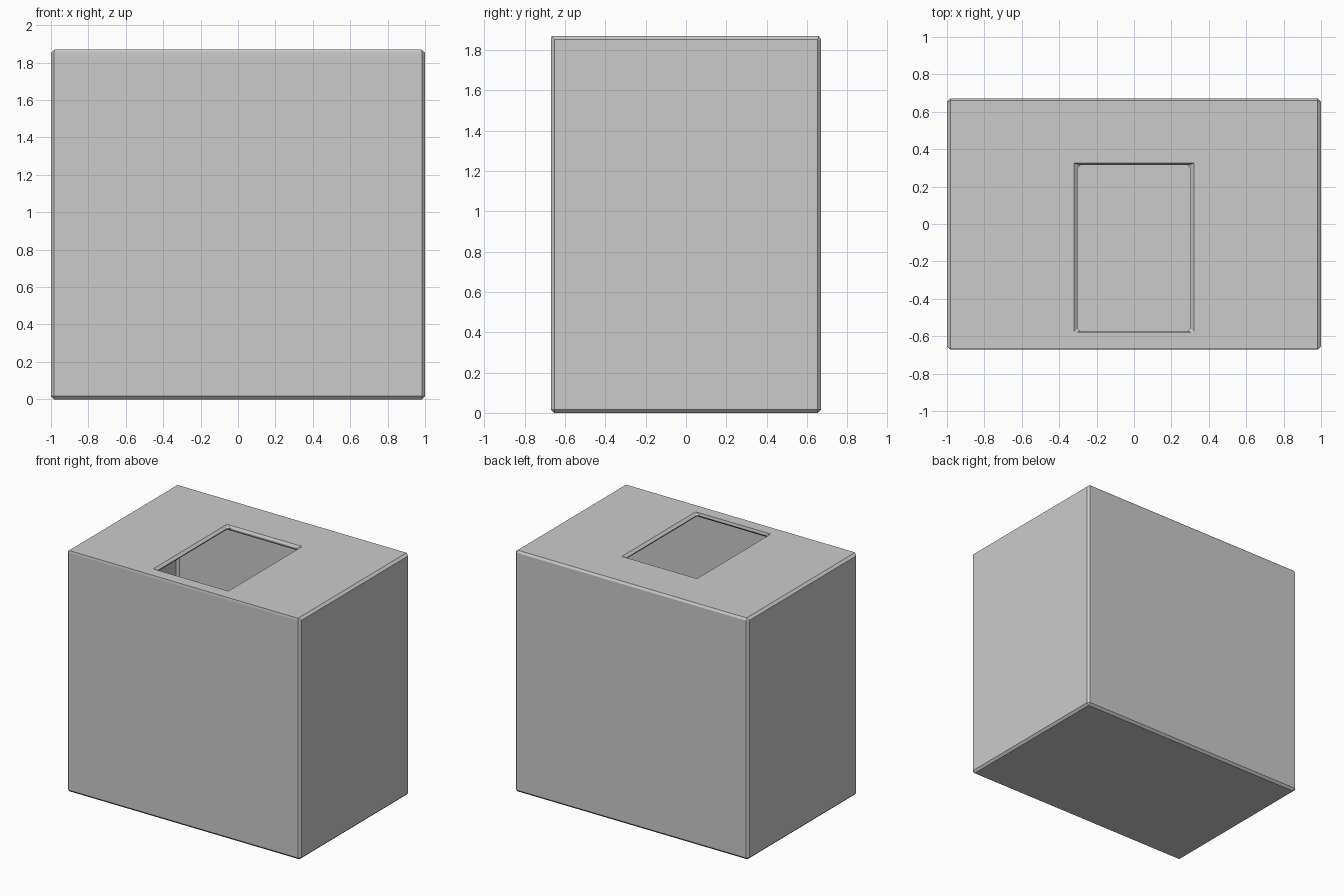
import bpy, bmesh

if "Cube" in bpy.data.objects:
    bpy.data.objects.remove(bpy.data.objects["Cube"])

HX, HY, H = 1.0, 0.67, 1.87           # outer half width, half depth, height
HOLE_X, HOLE_Y0, HOLE_Y1 = 0.302, -0.575, 0.315


def ring(bm, x, y0, y1, z):
    return [bm.verts.new(p) for p in ((-x, y0, z), (x, y0, z), (x, y1, z), (-x, y1, z))]


# Thin shell: floor, four walls and a lid with a rectangular opening
bm = bmesh.new()
base = ring(bm, HX, -HY, HY, 0)
top = ring(bm, HX, -HY, HY, H)
hole = ring(bm, HOLE_X, HOLE_Y0, HOLE_Y1, H)
bm.faces.new(base[::-1])
for lower, upper in ((base, top), (top, hole)):
    for i in range(4):
        j = (i + 1) % 4
        bm.faces.new((lower[i], lower[j], upper[j], upper[i]))
mesh = bpy.data.meshes.new("hollow_box")
bm.to_mesh(mesh)
bm.free()
box = bpy.data.objects.new("hollow_box", mesh)
bpy.context.collection.objects.link(box)

# Wall thickness, growing inward
shell = box.modifiers.new("wall_thickness", 'SOLIDIFY')
shell.thickness = 0.04
shell.offset = -1
shell.use_even_offset = True

# Single-step chamfer on every sharp edge
chamfer = box.modifiers.new("chamfer", 'BEVEL')
chamfer.width = 0.017
chamfer.segments = 1
chamfer.limit_method = 'ANGLE'
